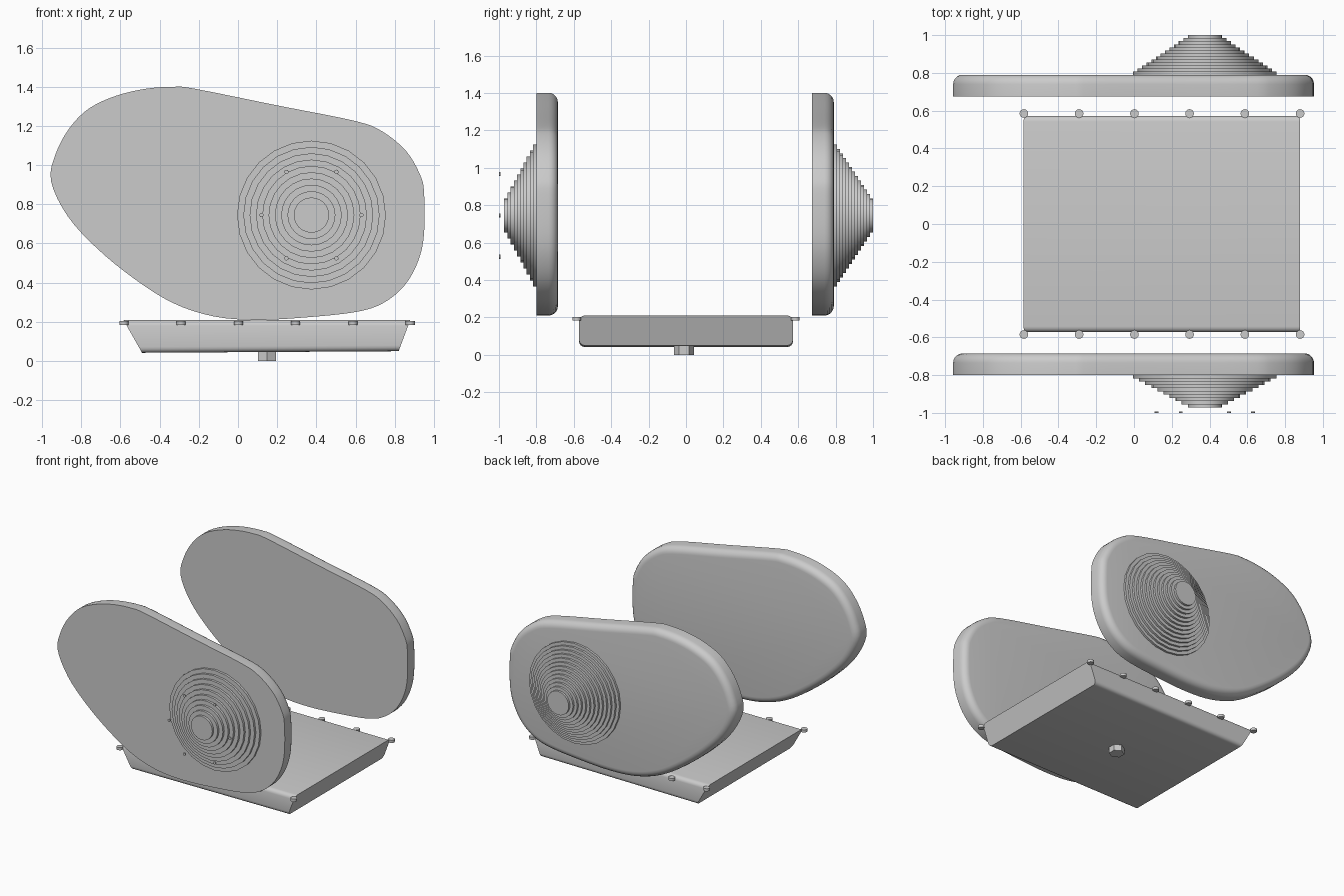
import bpy, bmesh, math
from mathutils import Vector, Matrix

cube = bpy.data.objects.get("Cube")
if cube:
    bpy.data.objects.remove(cube, do_unlink=True)

metal = bpy.data.materials.new("light grey metal")
metal.use_nodes = True
GREY = (0.6, 0.6, 0.6, 1)
metal.diffuse_color = GREY
metal.node_tree.nodes["Principled BSDF"].inputs["Base Color"].default_value = GREY


def finish(name, bm, smooth=True):
    bmesh.ops.recalc_face_normals(bm, faces=bm.faces)
    mesh = bpy.data.meshes.new(name)
    bm.to_mesh(mesh)
    bm.free()
    mesh.materials.append(metal)
    ob = bpy.data.objects.new(name, mesh)
    bpy.context.collection.objects.link(ob)
    if smooth:
        bpy.ops.object.select_all(action='DESELECT')
        ob.select_set(True)
        bpy.context.view_layer.objects.active = ob
        bpy.ops.object.shade_smooth_by_angle(angle=math.radians(35))
    return ob


def closed_spline(points, steps=4):
    """Catmull-Rom loop through the points."""
    out, n = [], len(points)
    for i in range(n):
        a, b, c, d = (Vector(points[(i + k) % n]) for k in (-1, 0, 1, 2))
        for s in range(steps):
            t = s / steps
            out.append(0.5 * (2 * b + (c - a) * t + (2 * a - 5 * b + 4 * c - d) * t ** 2
                              + (3 * b - a - 3 * c + d) * t ** 3))
    return out


def add_disc(bm, centre, radius, depth, sides, axis='Z'):
    rot = Matrix.Rotation(math.pi / 2, 4, 'X') if axis == 'Y' else Matrix()
    bmesh.ops.create_cone(bm, cap_ends=True, segments=sides, radius1=radius, radius2=radius,
                          depth=depth, matrix=Matrix.Translation(centre) @ rot)


# Side covers: egg-shaped plates, rounded on the +y edge
outline = closed_spline([
    (-0.955, 0.92), (-0.93, 1.06), (-0.86, 1.19), (-0.76, 1.29), (-0.62, 1.355), (-0.47, 1.39),
    (-0.33, 1.40), (-0.22, 1.39), (0.2, 1.305), (0.6, 1.225), (0.74, 1.17), (0.86, 1.07),
    (0.93, 0.95), (0.95, 0.86), (0.95, 0.65), (0.92, 0.51), (0.85, 0.385), (0.74, 0.295),
    (0.6, 0.25), (0.35, 0.223), (0.1, 0.21), (-0.12, 0.227), (-0.33, 0.295), (-0.53, 0.42),
    (-0.72, 0.575), (-0.87, 0.74)])


def cover(name, y0, y1):
    bm = bmesh.new()
    face = bm.faces.new([bm.verts.new((p.x, y0, p.y)) for p in outline])
    ext = bmesh.ops.extrude_face_region(bm, geom=[face], use_keep_orig=True)
    top = [v for v in ext["geom"] if isinstance(v, bmesh.types.BMVert)]
    bmesh.ops.translate(bm, verts=top, vec=(0, y1 - y0, 0))
    rim = [e for e in bm.edges if all(v.co.y > y1 - 1e-4 for v in e.verts)]
    bmesh.ops.bevel(bm, geom=rim, offset=0.05, segments=5, profile=0.5, affect='EDGES')
    finish(name, bm)


cover("front_cover", -0.8, -0.685)
cover("back_cover", 0.675, 0.79)

# Stepped cones: stacked discs shrinking outwards
HUB_X, HUB_Z = 0.375, 0.745


def stepped_cone(name, y0, y1, steps):
    bm = bmesh.new()
    h = (y1 - y0) / steps
    for i in range(steps):
        t = i / (steps - 1)
        add_disc(bm, (HUB_X, y0 + h * (i + 0.5), HUB_Z), 0.38 - 0.29 * t, abs(h), 24, 'Y')
    finish(name, bm)


stepped_cone("front_stepped_cone", -0.8, -0.972, 10)
stepped_cone("back_stepped_cone", 0.79, 1.0, 13)

# Small cover screws in a ring in front of the cone
bm = bmesh.new()
for i in range(6):
    a = math.radians(60 * i)
    add_disc(bm, (HUB_X + 0.255 * math.cos(a), -0.996, HUB_Z + 0.255 * math.sin(a)),
             0.011, 0.008, 10, 'Y')
finish("cover_screws", bm)

# Sump pan: box with sloped ends and rounded long edges
bm = bmesh.new()
bmesh.ops.create_cube(bm, size=1)
for v in bm.verts:
    high = v.co.z > 0
    if v.co.x > 0:
        x = 0.88 if high else 0.82
    else:
        x = -0.585 if high else -0.49
    z = 0.21 if high else (0.05 if v.co.x > 0 else 0.042)
    v.co = (x, math.copysign(0.572, v.co.y), z)
long_edges = [e for e in bm.edges if abs(e.verts[0].co.y - e.verts[1].co.y) < 1e-4
              and abs(e.verts[0].co.x - e.verts[1].co.x) > 0.5]
bmesh.ops.bevel(bm, geom=long_edges, offset=0.03, segments=4, profile=0.5, affect='EDGES')
finish("sump_pan", bm)

# Pan bolts along both long sides
bm = bmesh.new()
for side in (-1, 1):
    for i in range(6):
        add_disc(bm, (-0.583 + 0.2925 * i, side * 0.585, 0.193), 0.023, 0.02, 16)
finish("pan_bolts", bm)

# Drain plug
bm = bmesh.new()
add_disc(bm, (0.147, -0.01, 0.026), 0.053, 0.052, 6)
finish("drain_plug", bm, smooth=False)
